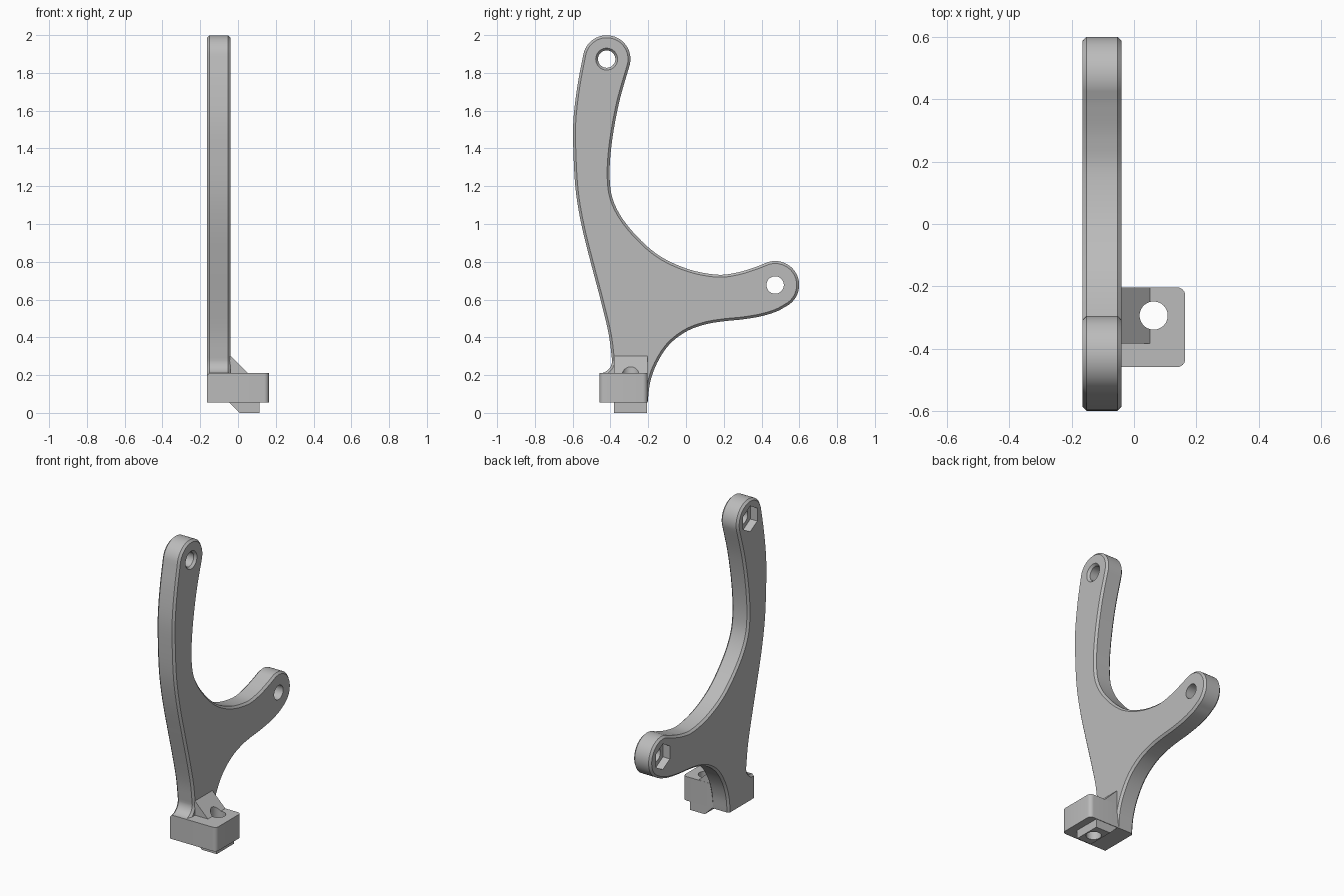
import bpy, bmesh, math
from mathutils import Vector

cube = bpy.data.objects.get("Cube")
if cube:
    bpy.data.objects.remove(cube, do_unlink=True)

grey = bpy.data.materials.new("light grey")
grey.use_nodes = True
COLOR = (0.5, 0.5, 0.5, 1)
grey.diffuse_color = COLOR
grey.node_tree.nodes["Principled BSDF"].inputs["Base Color"].default_value = COLOR

X0, X1 = -0.165, -0.04         # plate faces
Y0, Y1 = -0.458, -0.203        # mount block front and back
Z0, Z1 = 0.055, 0.21           # mount block bottom and top


def arc(cy, cz, r, a0, a1, n):
    angles = [math.radians(a0 + (a1 - a0) * i / n) for i in range(n + 1)]
    return [(cy + r * math.cos(a), cz + r * math.sin(a)) for a in angles]


def smooth(points, steps=8):
    """Open spline through the points."""
    p = [Vector(q) for q in points]
    p = [2 * p[0] - p[1]] + p + [2 * p[-1] - p[-2]]
    out = []
    for a, b, c, d in zip(p, p[1:], p[2:], p[3:]):
        for i in range(steps):
            t = i / steps
            out.append(tuple(0.5 * (2 * b + (c - a) * t + (2 * a - 5 * b + 4 * c - d) * t ** 2
                                    + (3 * b - a - 3 * c + d) * t ** 3)))
    return out + [tuple(p[-2])]


def prism(name, profile, axis, lo, hi, chamfer=None):
    """Extrude a 2D profile along x, y or z; chamfer is (edge rule, width, segments)."""
    place = {"x": lambda u, v, w: (w, u, v),
             "y": lambda u, v, w: (u, w, v),
             "z": lambda u, v, w: (u, v, w)}[axis]
    bm = bmesh.new()
    face = bm.faces.new([bm.verts.new(place(u, v, lo)) for u, v in profile])
    new = bmesh.ops.extrude_face_region(bm, geom=[face])["geom"]
    shift = Vector(place(0, 0, hi - lo))
    bmesh.ops.translate(bm, vec=shift, verts=[g for g in new if isinstance(g, bmesh.types.BMVert)])
    bmesh.ops.recalc_face_normals(bm, faces=bm.faces)
    if chamfer:
        rule, width, segments = chamfer
        bmesh.ops.bevel(bm, geom=[e for e in bm.edges if rule(e)], offset=width,
                        segments=segments, profile=0.5, affect="EDGES", clamp_overlap=True)
    mesh = bpy.data.meshes.new(name)
    bm.to_mesh(mesh)
    bm.free()
    mesh.materials.append(grey)
    obj = bpy.data.objects.new(name, mesh)
    bpy.context.collection.objects.link(obj)
    return obj


def cone(name, cy, cz, x_lo, x_hi, r_lo, r_hi):
    """Cutter along x, tapering from r_lo to r_hi."""
    obj = prism(name, arc(cy, cz, r_lo, 0, 352.5, 47), "x", x_lo, x_hi)
    for v in obj.data.vertices:
        if v.co.x > (x_lo + x_hi) / 2:
            v.co.y = cy + (v.co.y - cy) * r_hi / r_lo
            v.co.z = cz + (v.co.z - cz) * r_hi / r_lo
    return obj


def cut(obj, cutters):
    bpy.context.view_layer.objects.active = obj
    for c in cutters:
        c.hide_render = True
        mod = obj.modifiers.new("cut", "BOOLEAN")
        mod.operation = "DIFFERENCE"
        mod.solver = "EXACT"
        mod.object = c
        bpy.ops.object.modifier_apply(modifier=mod.name)


# Forked plate outline in (y, z), anticlockwise from the rear bottom corner
low, top = (0.472, 0.677), (-0.42, 1.873)
low_arc = arc(*low, 0.127, -62, 108, 28)
top_arc = arc(*top, 0.126, -14, 166, 30)
foot_arc = arc(Y0, 0.277, 0.067, 0, -90, 10)
rear = smooth([(Y1, Z0), (-0.19, 0.16), (-0.155, 0.26), (-0.09, 0.36), (0, 0.43), (0.1, 0.468),
               (0.2, 0.485), (0.3, 0.495), (0.4, 0.512), (0.48, 0.537), low_arc[0]])
inner = smooth([low_arc[-1], (0.37, 0.773), (0.27, 0.743), (0.16, 0.732), (0, 0.765), (-0.16, 0.845),
                (-0.3, 0.98), (-0.38, 1.11), (-0.404, 1.24), (-0.394, 1.42), (-0.355, 1.64), top_arc[0]])
front = smooth([top_arc[-1], (-0.575, 1.73), (-0.596, 1.55), (-0.596, 1.38), (-0.583, 1.17),
                (-0.55, 0.98), (-0.5, 0.78), (-0.45, 0.59), (-0.41, 0.42), foot_arc[0]])
outline = rear[:-1] + low_arc + inner[1:-1] + top_arc + front[1:-1] + foot_arc + [(Y0, Z0)]


def rim_edge(e):
    a, b = (v.co for v in e.verts)
    along = abs(a.x - b.x) < 0.001
    return along and (min(a.z, b.z) > Z1 - 0.001 or min(a.y, b.y) > Y1 - 0.001)


plate = prism("forked_plate", outline, "x", X0, X1, (rim_edge, 0.013, 1))

# Bolt holes with hexagonal nut pockets on the right face
cutters = []
for cy, cz in (low, top):
    cutters.append(cone("bolt_hole_cutter", cy, cz, -0.3, 0.1, 0.046, 0.046))
    cutters.append(prism("nut_pocket_cutter", arc(cy, cz, 0.083, 30, 330, 5), "x", -0.3, X0 + 0.05))
cutters.append(cone("countersink_cutter", *top, X1 - 0.015, X1 + 0.015, 0.046, 0.07))
cut(plate, cutters)


# Mount block with rounded outer corners
def outer_corner(e):
    a, b = (v.co for v in e.verts)
    return min(a.x, b.x) > 0.1 and abs(a.z - b.z) > 0.1


block = prism("mount_block", [(X1 - 0.03, Y0), (0.164, Y0), (0.164, Y1), (X1 - 0.03, Y1)],
              "z", Z0, Z1, (outer_corner, 0.026, 6))

# Sloped brace above the block and locating foot below it
brace = prism("brace", [(X1 - 0.02, Z1 - 0.03), (0.052, Z1 - 0.03), (0.052, Z1),
                        (X1, 0.302), (X1 - 0.02, 0.302)], "y", -0.382, Y1 - 0.001)
foot = prism("locating_foot", [(-0.045, Z0), (0.01, 0), (0.115, 0), (0.115, Z0 + 0.02),
                               (-0.045, Z0 + 0.02)], "y", -0.382, Y1 - 0.003)

# Vertical screw hole through block, brace and foot
screw = prism("screw_hole_cutter", arc(0.063, -0.293, 0.045, 0, 352.5, 47), "z", -0.2, 0.6)
for part in (block, brace, foot):
    cut(part, [screw])

for c in cutters + [screw]:
    bpy.data.objects.remove(c, do_unlink=True)

bpy.ops.object.select_all(action="DESELECT")
for part in (plate, block, brace, foot):
    part.select_set(True)
bpy.context.view_layer.objects.active = plate
bpy.ops.object.shade_smooth_by_angle(angle=math.radians(30))
